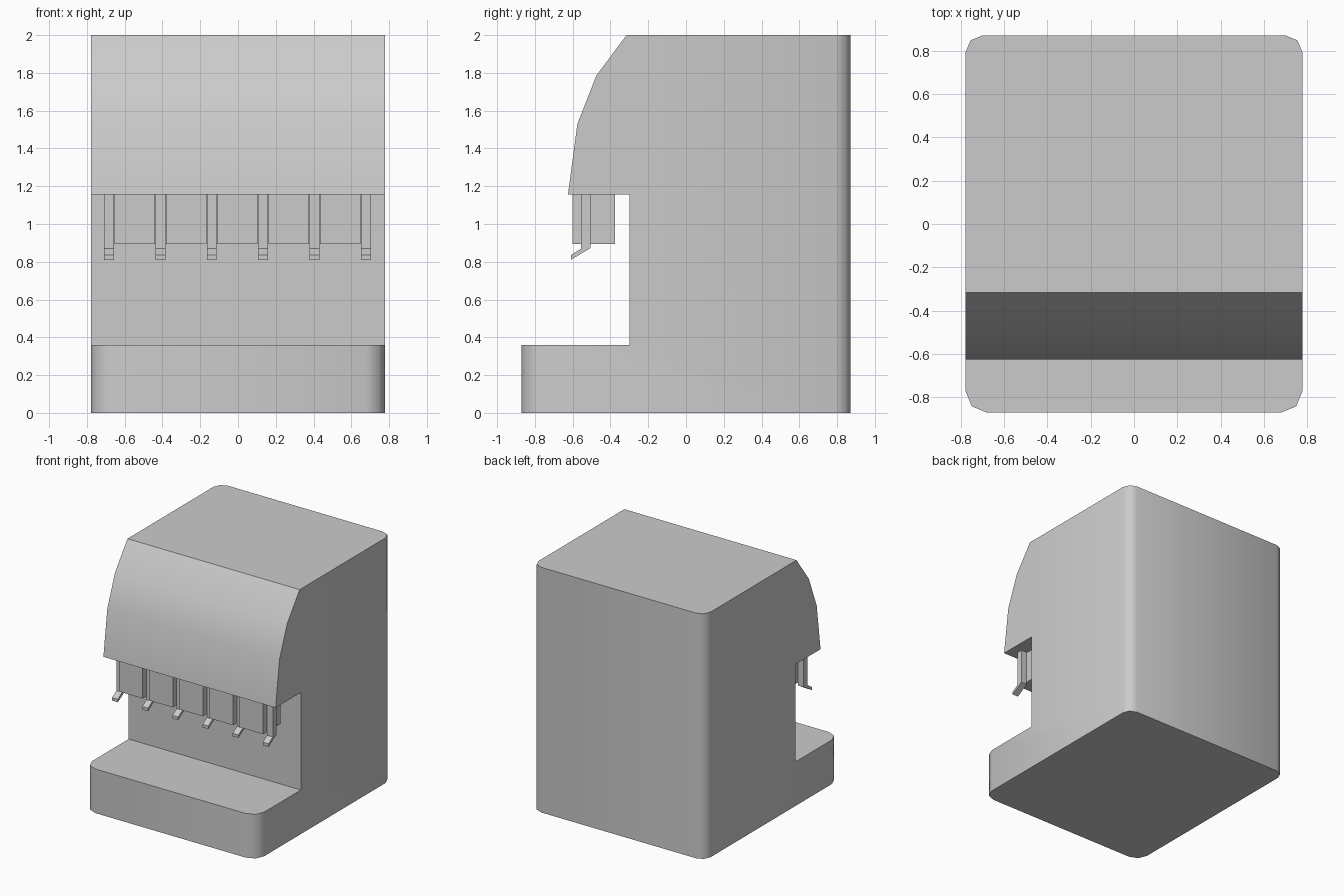
import bpy, bmesh, math

if "Cube" in bpy.data.objects:
    bpy.data.objects.remove(bpy.data.objects["Cube"])


def extrude_profile(name, profile, x0, x1, corners=()):
    """Extrude a (y, z) profile along x, rounding the vertical edges at given (y, radius)."""
    bm = bmesh.new()
    face = bm.faces.new([bm.verts.new((x0, y, z)) for y, z in profile])
    ext = bmesh.ops.extrude_face_region(bm, geom=[face])
    moved = [v for v in ext["geom"] if isinstance(v, bmesh.types.BMVert)]
    bmesh.ops.translate(bm, verts=moved, vec=(x1 - x0, 0, 0))
    for y, radius in corners:
        edges = [e for e in bm.edges
                 if all(abs(v.co.y - y) < 1e-4 for v in e.verts)
                 and abs(e.verts[0].co.x - e.verts[1].co.x) < 1e-4]
        bmesh.ops.bevel(bm, geom=edges, offset=radius, segments=2,
                        profile=0.5, affect='EDGES')
    bmesh.ops.recalc_face_normals(bm, faces=bm.faces)
    mesh = bpy.data.meshes.new(name)
    bm.to_mesh(mesh)
    bm.free()
    obj = bpy.data.objects.new(name, mesh)
    bpy.context.collection.objects.link(obj)
    return obj


# Cabinet: drip tray ledge, recess and curved hood in one side profile
body = extrude_profile("cabinet", [
    (-0.87, 0), (-0.87, 0.36), (-0.30, 0.36), (-0.30, 1.155),
    (-0.625, 1.155), (-0.575, 1.53), (-0.475, 1.785), (-0.315, 2.0),
    (0.87, 2.0), (0.87, 0)],
    -0.777, 0.777, corners=[(-0.87, 0.098), (0.87, 0.078)])
bpy.context.view_layer.objects.active = body
body.select_set(True)
bpy.ops.object.shade_smooth_by_angle(angle=math.radians(50))

# Dispensing levers with a bent tip
lever_profile = [(-0.555, 1.16), (-0.505, 1.16), (-0.505, 0.873),
                 (-0.61, 0.81), (-0.61, 0.835), (-0.555, 0.87)]
half = 0.026
lever_x = [-0.683 + i * 0.272 for i in range(6)]
for i, x in enumerate(lever_x):
    extrude_profile(f"lever_{i + 1}", lever_profile, x - half, x + half)

# Valve blocks between the levers
block_profile = [(-0.60, 0.895), (-0.60, 1.16), (-0.375, 1.16), (-0.375, 0.895)]
for i, (a, b) in enumerate(zip(lever_x, lever_x[1:])):
    extrude_profile(f"valve_block_{i + 1}", block_profile, a + half + 0.003, b - half - 0.003)
